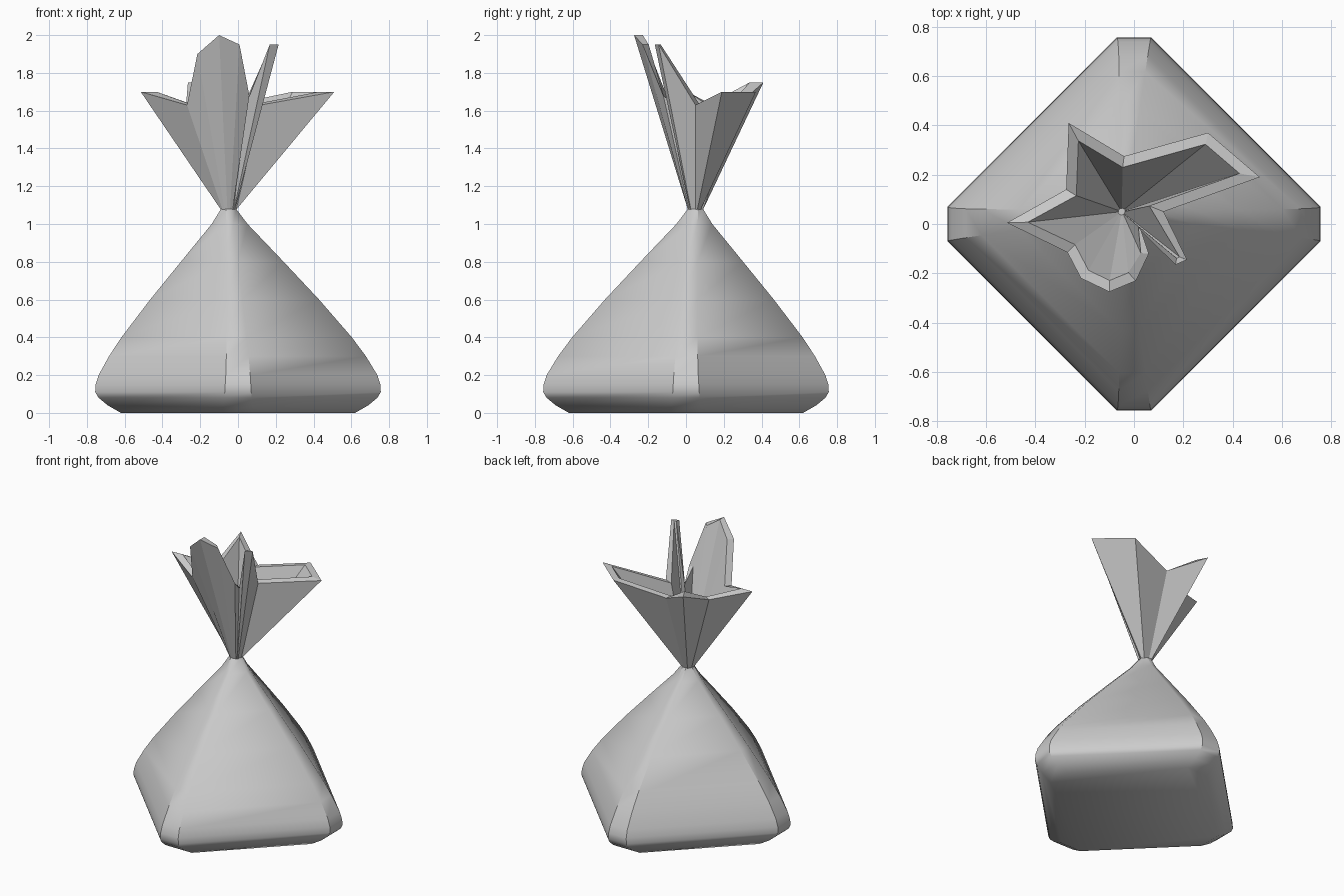
import bpy, math
from mathutils import Vector

cube = bpy.data.objects.get("Cube")
if cube:
    bpy.data.objects.remove(cube, do_unlink=True)

cloth = bpy.data.materials.new("light_grey_cloth")
cloth.use_nodes = True
cloth.diffuse_color = (0.6, 0.6, 0.6, 1)
cloth.node_tree.nodes["Principled BSDF"].inputs["Base Color"].default_value = (0.6, 0.6, 0.6, 1)

NECK = Vector((-0.05, 0.05))
NECK_Z = 1.08


def bridge(a, b, n):
    """Quads joining two rings of n vertices that start at a and b."""
    return [(a + i, a + (i + 1) % n, b + (i + 1) % n, b + i) for i in range(n)]


def add_object(name, verts, faces):
    mesh = bpy.data.meshes.new(name)
    mesh.from_pydata(verts, [], faces)
    mesh.materials.append(cloth)
    mesh.update()
    obj = bpy.data.objects.new(name, mesh)
    bpy.context.collection.objects.link(obj)
    return obj


# Sack body: a chamfered diamond section that leans slightly towards the neck
profile = [(0, .62), (.04, .69), (.08, .738), (.11, .756), (.15, .754), (.2, .738),
           (.3, .68), (.4, .61), (.6, .447), (.8, .272), (1, .095), (NECK_Z, .04)]
verts, faces = [], []
for z, r in profile:
    if z < .11:
        h = .08 - .01 * z / .11
    else:
        h = .07 - .057 * (z - .11) / (NECK_Z - .11)
    lean = NECK * (max(0, z - .2) / (NECK_Z - .2)) ** 1.3
    for k in range(4):
        c, s = round(math.cos(k * math.pi / 2)), round(math.sin(k * math.pi / 2))
        for side in (-h, h):
            verts.append((r * c - side * s + lean.x, r * s + side * c + lean.y, z))
for level in range(len(profile) - 1):
    faces += bridge(level * 8, level * 8 + 8, 8)
top = len(verts) - 8
faces += [tuple(range(7, -1, -1)), tuple(range(top, top + 8))]
body = add_object("sack_body", verts, faces)
bpy.context.view_layer.objects.active = body
body.select_set(True)
bpy.ops.object.shade_smooth_by_angle(angle=math.radians(38))

# Gathered ruffle: rim points (x, y, z, thickness), counterclockwise
rim = [(-.515, .005, 1.7, .042), (-.27, -.115, 1.63, .042), (-.215, -.22, 1.9, .042),
       (-.1, -.275, 2.0, .042), (.008, -.23, 1.95, .042), (.06, -.12, 1.68, .03),
       (.03, -.03, 1.6, .015), (.168, -.165, 1.95, .022), (.215, -.145, 1.95, .022),
       (.12, .05, 1.63, .042), (.51, .19, 1.7, .042), (.3, .37, 1.7, .042),
       (-.04, .275, 1.63, .042), (-.265, .41, 1.75, .042), (-.275, .14, 1.63, .042)]
n = len(rim)


def inset(i):
    """Mitred inward offset of a rim point."""
    p0, p1, p2 = (Vector(rim[j % n][:2]) for j in (i - 1, i, i + 1))
    a, b = (p1 - p0).normalized(), (p2 - p1).normalized()
    na, nb = Vector((-a.y, a.x)), Vector((-b.y, b.x))
    m = (na + nb) / max(.3, 1 + na.dot(nb))
    if m.length > 2:
        m = m.normalized() * 2
    return p1 + m * rim[i][3]


def gather(radius):
    ring = []
    for x, y, z, t in rim:
        p = NECK + (Vector((x, y)) - NECK).normalized() * radius
        ring.append((p.x, p.y, NECK_Z - .005))
    return ring


outer = [p[:3] for p in rim]
inner = [(*inset(i), rim[i][2]) for i in range(n)]
verts = gather(.04) + outer + inner + gather(.012)
faces = bridge(0, n, n) + bridge(n, 2 * n, n) + bridge(2 * n, 3 * n, n) + bridge(3 * n, 0, n)
add_object("ruffle", verts, faces)
